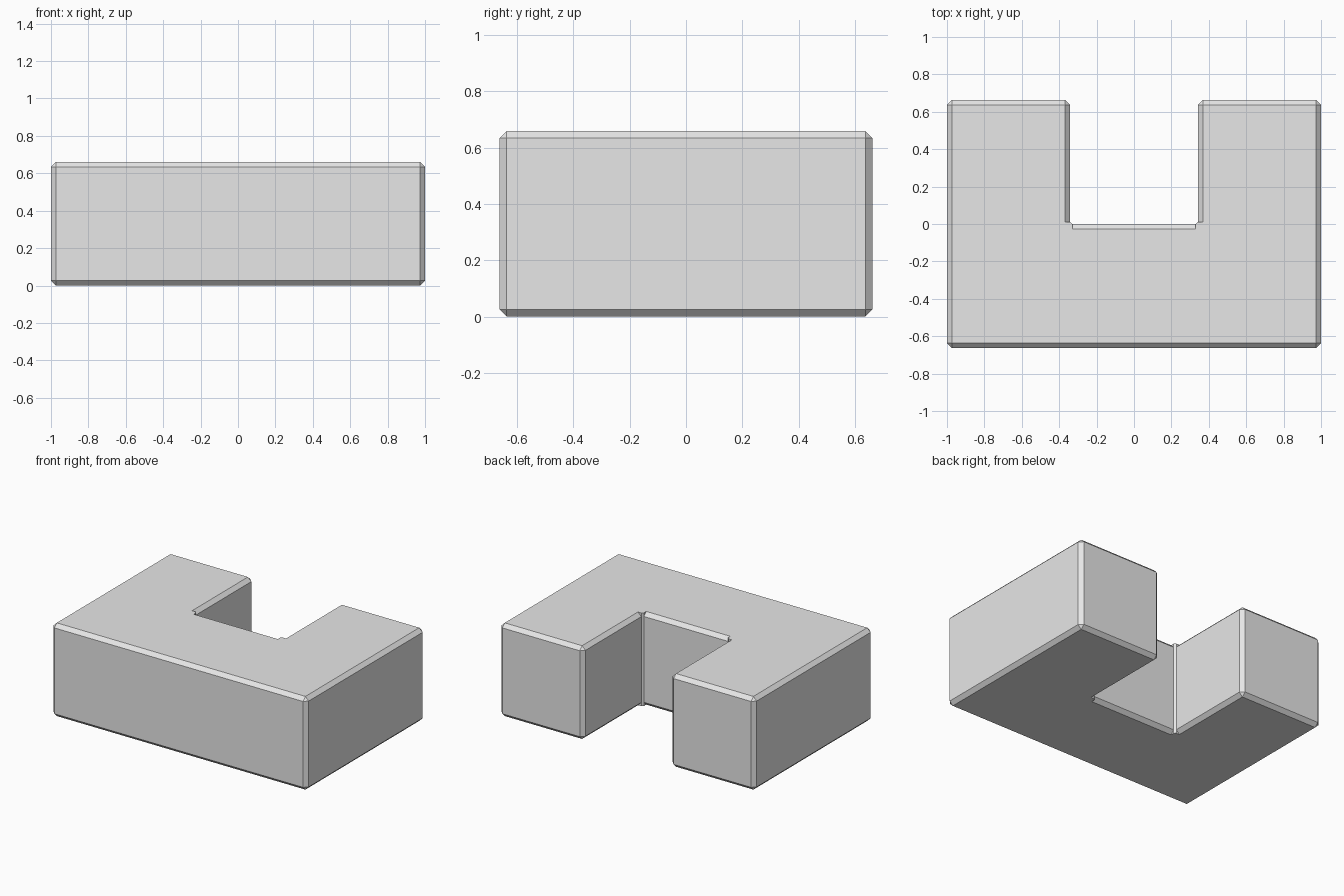
import bpy
import bmesh

if "Cube" in bpy.data.objects:
    bpy.data.objects.remove(bpy.data.objects["Cube"], do_unlink=True)

HALF_X, HALF_Y, HEIGHT = 1.0, 0.663, 0.66
NOTCH = 0.342      # half width of the notch
CHAMFER = 0.026
NUB = 0.012        # small diagonal filling each inner corner

grey = bpy.data.materials.new("plain grey")
grey.use_nodes = True
colour = (0.8, 0.8, 0.8, 1)
grey.diffuse_color = colour
grey.node_tree.nodes["Principled BSDF"].inputs["Base Color"].default_value = colour


def prism(name, outline, chamfer_edge=None):
    """Extrude a plan outline to full height, chamfering the chosen edges."""
    bm = bmesh.new()
    base = bm.faces.new([bm.verts.new((x, y, 0)) for x, y in outline])
    top = bmesh.ops.extrude_face_region(bm, geom=[base])["geom"]
    bmesh.ops.translate(bm, vec=(0, 0, HEIGHT),
                        verts=[g for g in top if isinstance(g, bmesh.types.BMVert)])
    bmesh.ops.recalc_face_normals(bm, faces=bm.faces)
    if chamfer_edge:
        bmesh.ops.bevel(bm, geom=[e for e in bm.edges if chamfer_edge(e)],
                        offset=CHAMFER, offset_type='OFFSET', segments=1,
                        profile=0.5, affect='EDGES', clamp_overlap=True)
        bmesh.ops.recalc_face_normals(bm, faces=bm.faces)
    mesh = bpy.data.meshes.new(name)
    bm.to_mesh(mesh)
    bm.free()
    mesh.materials.append(grey)
    obj = bpy.data.objects.new(name, mesh)
    bpy.context.collection.objects.link(obj)
    return obj


# U-shaped block, chamfered on every outward edge
half = [(HALF_X, -HALF_Y), (HALF_X, HALF_Y), (NOTCH, HALF_Y), (NOTCH, 0)]
prism("u_block", half + [(-x, y) for x, y in reversed(half)],
      lambda e: e.is_convex)

# Full-height posts that interrupt the chamfers at the two inner corners
inner = NOTCH - NUB
outer = NOTCH + CHAMFER
post = [(outer, -CHAMFER), (outer, NUB), (NOTCH, NUB), (inner, 0), (inner, -CHAMFER)]
for side, name in ((1, "left_corner_post"), (-1, "right_corner_post")):
    prism(name, [(side * x, y) for x, y in post])
